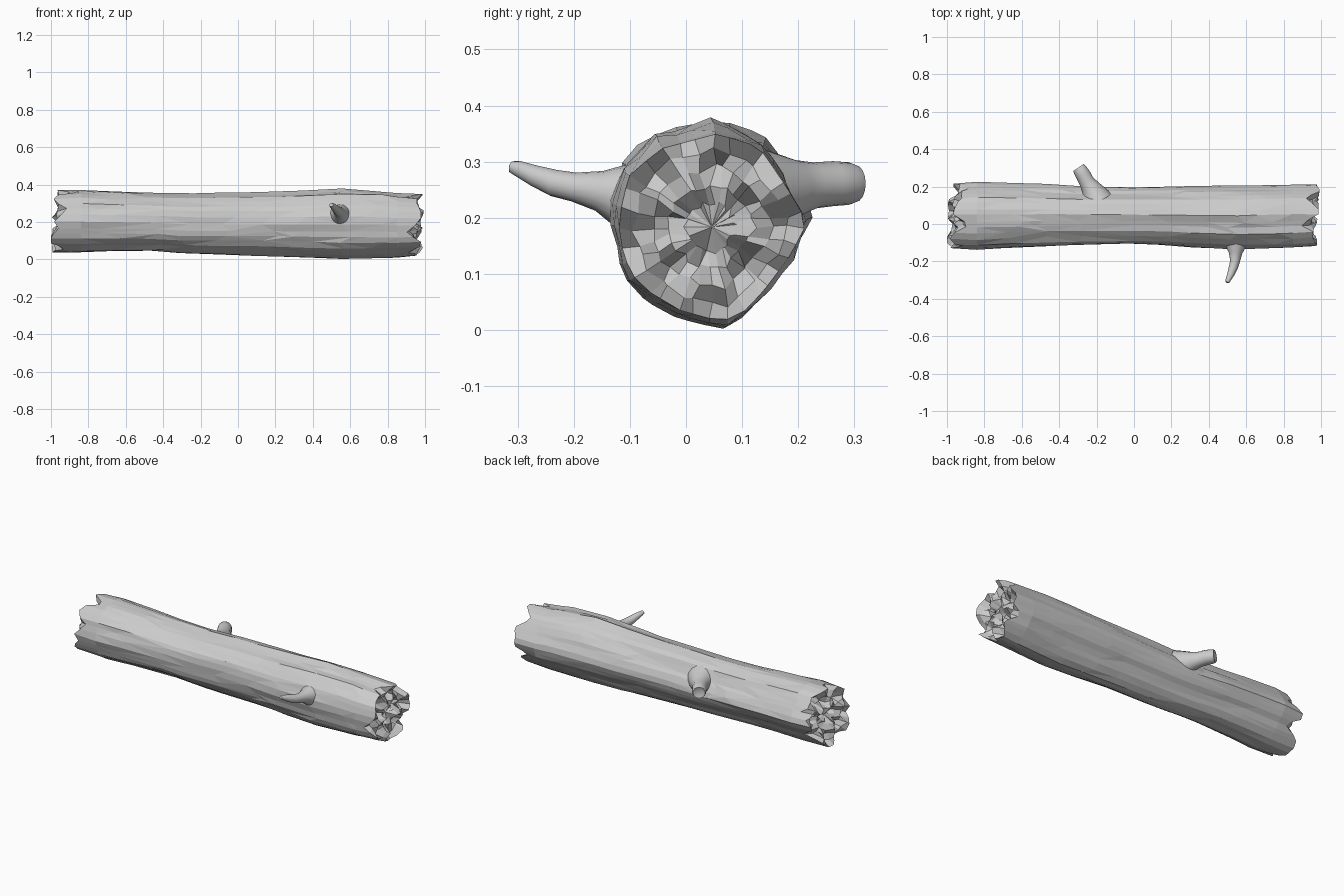
import bpy, bmesh, math, random
from mathutils import Vector, noise

if "Cube" in bpy.data.objects:
    bpy.data.objects.remove(bpy.data.objects["Cube"])

random.seed(7)
N = 32

# Trunk cross-section outline (y, z), as seen from the right
SECTION = [(0.22, 0.19), (0.21, 0.225), (0.17, 0.29), (0.13, 0.35), (0.05, 0.376),
           (-0.06, 0.345), (-0.12, 0.29), (-0.14, 0.2), (-0.13, 0.13), (-0.1, 0.07),
           (-0.02, 0.02), (0.05, 0.0), (0.09, 0.005), (0.14, 0.06), (0.19, 0.13)]
UNIT = [Vector(((y - 0.04) / 0.18, (z - 0.188) / 0.188)) for y, z in SECTION]

# Stations along the trunk: x, y min, y max, z min, z max
STATIONS = [(-0.84, -0.138, 0.225, 0.028, 0.378), (-0.66, -0.128, 0.218, 0.035, 0.368),
            (-0.45, -0.118, 0.212, 0.037, 0.357), (-0.25, -0.112, 0.202, 0.024, 0.352),
            (-0.05, -0.110, 0.200, 0.018, 0.358), (0.15, -0.116, 0.202, 0.016, 0.360),
            (0.35, -0.128, 0.208, 0.008, 0.366), (0.55, -0.137, 0.212, 0.002, 0.376),
            (0.72, -0.132, 0.216, 0.006, 0.370), (0.85, -0.128, 0.220, 0.010, 0.357)]


def outline(angle):
    """Point on the unit section in the given direction."""
    d = Vector((math.cos(angle), math.sin(angle)))
    for i, a in enumerate(UNIT):
        b = UNIT[(i + 1) % len(UNIT)]
        e = b - a
        det = -d.x * e.y + d.y * e.x
        if abs(det) < 1e-9:
            continue
        t = (-a.x * e.y + a.y * e.x) / det
        s = (d.x * a.y - d.y * a.x) / det
        if t > 0 and -1e-6 <= s <= 1 + 1e-6:
            return d * t
    return d


def pits(phase, n=15):
    return [Vector((math.sqrt((k + 0.3) / n) * math.cos(k * 2.4 + phase),
                    math.sqrt((k + 0.3) / n) * math.sin(k * 2.4 + phase))) for k in range(n)]


def bridge(bm, a, b):
    for i in range(len(a)):
        j = (i + 1) % len(a)
        bm.faces.new((a[i], a[j], b[j], b[i]))


def finish(bm, name):
    bmesh.ops.recalc_face_normals(bm, faces=bm.faces)
    me = bpy.data.meshes.new(name)
    bm.to_mesh(me)
    bm.free()
    ob = bpy.data.objects.new(name, me)
    bpy.context.collection.objects.link(ob)
    return ob


# Trunk: lofted bark rings with long grooves, splintered ends
bm = bmesh.new()
angles = [2 * math.pi * (i + random.uniform(-0.2, 0.2)) / N for i in range(N)]
rims = [outline(a) for a in angles]


def place(x, p, st):
    _, y0, y1, z0, z1 = st
    return Vector((x, (y0 + y1) / 2 + p.x * (y1 - y0) / 2, (z0 + z1) / 2 + p.y * (z1 - z0) / 2))


rings = []
for st in STATIONS:
    ring = []
    for a, p in zip(angles, rims):
        bump = noise.noise(Vector((2.6 * math.cos(a), 2.6 * math.sin(a), st[0] * 1.6)))
        q = p * (1 + 0.07 * bump - 0.01)
        x = st[0] + random.uniform(-0.07, 0.07) * (abs(st[0]) < 0.8)
        ring.append(bm.verts.new(place(x, q, st)))
    rings.append(ring)
for a, b in zip(rings, rings[1:]):
    bridge(bm, a, b)


def broken_end(ring, st, side, holes, tilt):
    """Scooped, splintered end cap built from shrinking rings."""
    def vert(p, shrink):
        f = min((p - h).length for h in holes)
        e = min(f / 0.3, 1.0) + tilt.dot(p)
        x = side * min(1.0, max(0.86, 0.885 + 0.1 * e))
        return bm.verts.new(place(x, p * shrink, st))
    last = ring
    for k, scale in enumerate((0.96, 0.8, 0.62, 0.44, 0.26)):
        new = []
        for p in rims:
            j = Vector((random.uniform(-1, 1), random.uniform(-1, 1))) * 0.035 * (k > 0)
            new.append(vert(p * scale + j, 1.0))
        bridge(bm, last, new)
        last = new
    c = vert(Vector((0, 0)), 1.0)
    for i in range(N):
        bm.faces.new((last[i], last[(i + 1) % N], c))


broken_end(rings[0], STATIONS[0], -1, pits(0.6), Vector((-0.2, -0.2)))
broken_end(rings[-1], STATIONS[-1], 1, pits(2.1), Vector((0.08, 0.0)))
bmesh.ops.triangulate(bm, faces=[f for f in bm.faces if abs(f.calc_center_median().x) < 0.8])
trunk = finish(bm, "log_trunk")


# Branch stubs: round tubes swept along a short path of (x, y, z, radius)
def branch(name, path, dish, sides=16):
    bm = bmesh.new()
    pts = [Vector(p[:3]) for p in path]
    loops = []
    for i, p in enumerate(pts):
        t = (pts[min(i + 1, len(pts) - 1)] - pts[max(i - 1, 0)]).normalized()
        u = t.cross(Vector((0, 0, 1))).normalized()
        v = u.cross(t)
        loops.append([bm.verts.new(p + (u * math.cos(a) + v * math.sin(a)) * path[i][3])
                      for a in (2 * math.pi * k / sides for k in range(sides))])
    for a, b in zip(loops, loops[1:]):
        bridge(bm, a, b)
    bm.faces.new(loops[0])
    tip = bm.verts.new(pts[-1] + (pts[-1] - pts[-2]).normalized() * dish)
    for k in range(sides):
        bm.faces.new((loops[-1][k], loops[-1][(k + 1) % sides], tip))
    ob = finish(bm, name)
    bpy.ops.object.select_all(action='DESELECT')
    ob.select_set(True)
    bpy.context.view_layer.objects.active = ob
    bpy.ops.object.shade_smooth_by_angle(angle=math.radians(45))


branch("front_twig", [(0.545, -0.08, 0.235, 0.065), (0.545, -0.125, 0.241, 0.052),
                      (0.543, -0.155, 0.248, 0.036), (0.540, -0.20, 0.255, 0.026),
                      (0.530, -0.235, 0.262, 0.024), (0.517, -0.27, 0.275, 0.019),
                      (0.503, -0.30, 0.288, 0.014), (0.499, -0.312, 0.291, 0.010)], 0.004)
branch("back_stub", [(-0.20, 0.13, 0.245, 0.085), (-0.215, 0.165, 0.25, 0.066),
                     (-0.235, 0.20, 0.254, 0.049), (-0.255, 0.23, 0.258, 0.041),
                     (-0.272, 0.263, 0.261, 0.040), (-0.289, 0.29, 0.261, 0.038),
                     (-0.297, 0.302, 0.261, 0.033)], -0.012)
